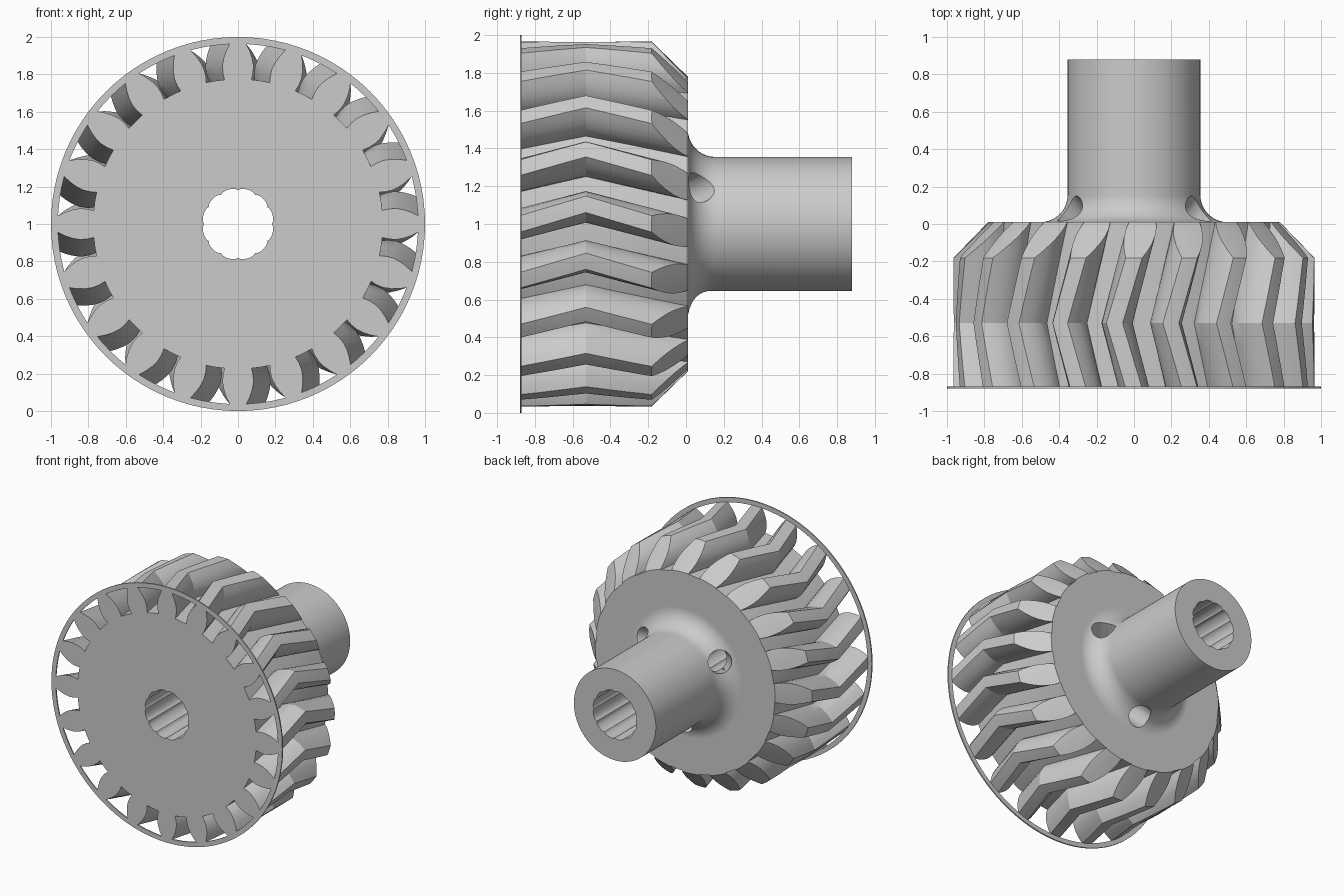
import bpy
import bmesh
from math import sin, cos, pi, radians
from mathutils import Vector

if "Cube" in bpy.data.objects:
    bpy.data.objects.remove(bpy.data.objects["Cube"])

FRONT, MIDDLE, REAR, HUB_END = -0.88, -0.53, 0.01, 0.88
TEETH = 20
TWIST_RATE = radians(6.2) / (MIDDLE - FRONT)


def polar(r, angle, y):
    """Point around the horizontal gear axis, angle measured from the top."""
    return (-r * sin(angle), y, 1 + r * cos(angle))


def circle(r, y, n=96):
    return [polar(r, 2 * pi * i / n, y) for i in range(n)]


def loft(name, rings, closed=False):
    """Skin a list of equal rings; cap the ends or join last to first."""
    bm = bmesh.new()
    loops = [[bm.verts.new(p) for p in ring] for ring in rings]
    pairs = list(zip(loops, loops[1:]))
    if closed:
        pairs.append((loops[-1], loops[0]))
    else:
        bm.faces.new(loops[0])
        bm.faces.new(loops[-1])
    for a, b in pairs:
        for i in range(len(a)):
            j = (i + 1) % len(a)
            bm.faces.new((a[i], a[j], b[j], b[i]))
    bmesh.ops.recalc_face_normals(bm, faces=bm.faces)
    mesh = bpy.data.meshes.new(name)
    bm.to_mesh(mesh)
    bm.free()
    obj = bpy.data.objects.new(name, mesh)
    bpy.context.collection.objects.link(obj)
    return obj


def activate(obj):
    bpy.ops.object.select_all(action='DESELECT')
    obj.select_set(True)
    bpy.context.view_layer.objects.active = obj


def combine(target, tool, operation):
    """Apply a boolean and discard the helper object."""
    mod = target.modifiers.new(operation, 'BOOLEAN')
    mod.operation = operation
    mod.solver = 'EXACT'
    mod.object = tool
    activate(target)
    bpy.ops.object.modifier_apply(modifier=mod.name)
    bpy.data.objects.remove(tool)


def finish(obj):
    activate(obj)
    bpy.ops.object.shade_smooth_by_angle(angle=radians(28))
    mod = obj.modifiers.new("Weighted normals", 'WEIGHTED_NORMAL')
    mod.keep_sharp = True


# Herringbone gear: tooth outline as (radius, half angle in degrees)
flank = [(0.775, 5.3), (0.81, 5.7), (0.85, 5.6), (0.89, 4.9), (0.93, 3.8), (0.965, 2.6)]
tooth = [(r, -a) for r, a in flank] + [(0.966, 0)]
tooth += [(r, a) for r, a in reversed(flank)] + [(0.775, 9)]


def gear_section(y):
    twist = radians(6.2) - TWIST_RATE * abs(y - MIDDLE)
    return [polar(r, 2 * pi * k / TEETH + radians(a) + twist, y)
            for k in range(TEETH) for r, a in tooth]


stations = [FRONT + (MIDDLE - FRONT) * i / 3 for i in range(3)]
stations += [MIDDLE + (REAR - MIDDLE) * i / 5 for i in range(6)]
gear = loft("herringbone_gear", [gear_section(y) for y in stations])

# Bevel the rear of the teeth with a chamfered blank
blank = loft("chamfer_blank", [circle(1.1, FRONT - 0.1), circle(1.1, -0.32),
                               circle(0.775, REAR + 0.005)])
combine(gear, blank, 'INTERSECT')

# Hub with a rounded fillet into the rear face
fillet = 0.145
hub_rings = [circle(0.5, -0.2)]
for i in range(11):
    t = pi / 2 * i / 10
    hub_rings.append(circle(0.5 - fillet * sin(t), REAR + fillet * (1 - cos(t))))
hub_rings.append(circle(0.355, HUB_END))
combine(gear, loft("hub", hub_rings), 'UNION')

# Fluted bore right through the gear and hub
LOBES, STEPS = 12, 8


def bore_section(y):
    n = LOBES * STEPS
    return [polar(0.18 + 0.011 * abs(sin(pi * i / STEPS)) ** 0.5, 2 * pi * i / n, y)
            for i in range(n)]


combine(gear, loft("bore", [bore_section(FRONT - 0.1), bore_section(HUB_END + 0.1)]),
        'DIFFERENCE')

# Three slanted holes from the fillet into the bore
for degrees in (30, 150, 270):
    a = radians(degrees)
    outward = Vector((cos(a), 0, sin(a)))
    direction = (outward + Vector((0, 1, 0))).normalized()
    mouth = Vector((0, 0.065, 1)) + outward * 0.39
    bpy.ops.mesh.primitive_cylinder_add(
        vertices=32, radius=0.085, depth=0.6, location=mouth - direction * 0.1,
        rotation=direction.to_track_quat('Z', 'Y').to_euler())
    combine(gear, bpy.context.object, 'DIFFERENCE')
finish(gear)

# Thin band around the front tips of the teeth
band = loft("front_ring", [circle(1.0, FRONT), circle(1.0, FRONT + 0.01),
                           circle(0.963, FRONT + 0.01), circle(0.963, FRONT)], closed=True)
finish(band)
